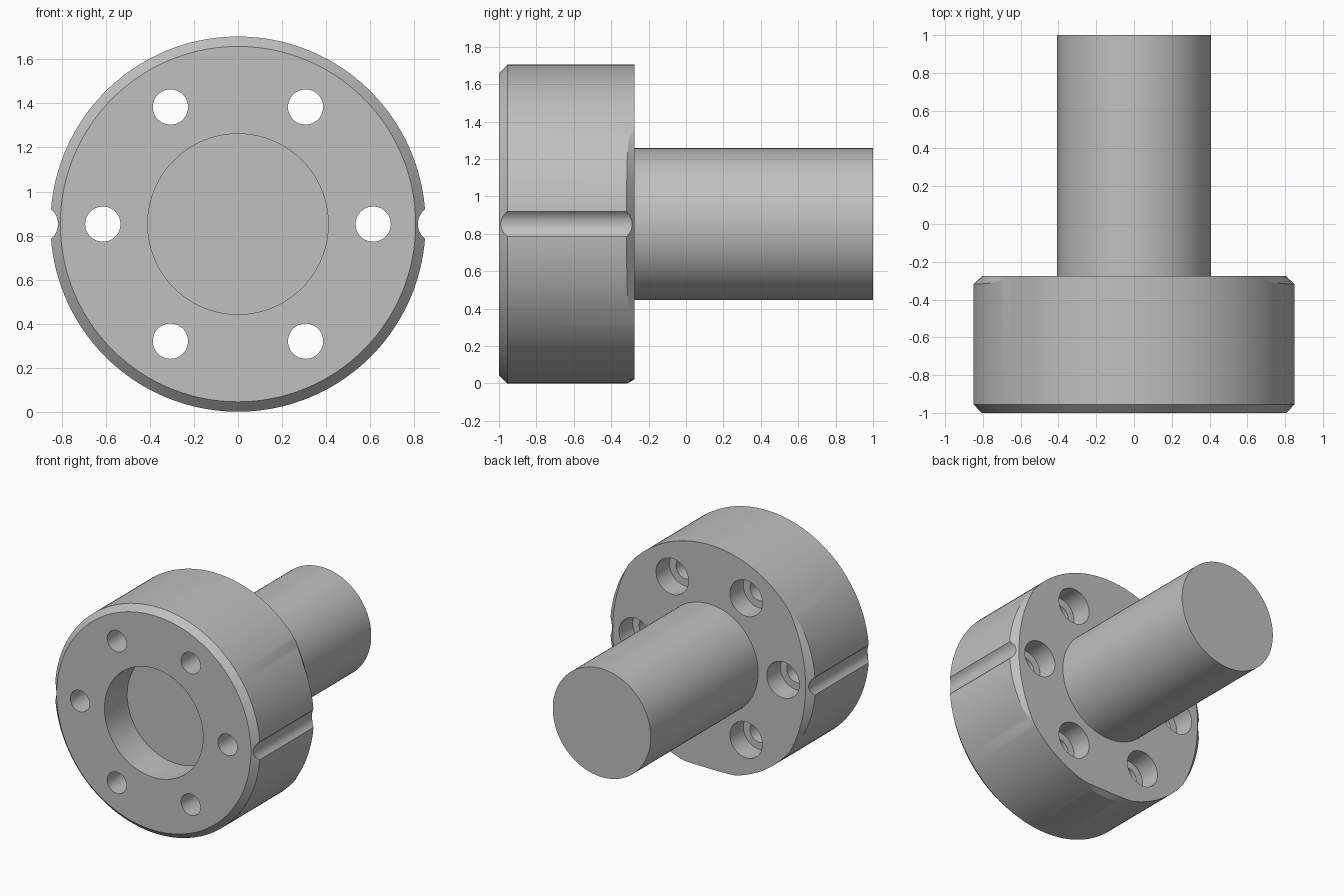
import bpy, bmesh
from math import sin, cos, pi, radians, sqrt

if "Cube" in bpy.data.objects:
    bpy.data.objects.remove(bpy.data.objects["Cube"], do_unlink=True)

R, CZ = 0.852, 0.852           # flange radius and axis height
FRONT, BACK, END = -1.0, -0.275, 1.0

steel = bpy.data.materials.new("grey_steel")
steel.use_nodes = True
grey = (0.53, 0.53, 0.53, 1)
steel.diffuse_color = grey
steel.node_tree.nodes["Principled BSDF"].inputs["Base Color"].default_value = grey


def lathe(name, rings, segs, x=0, z=CZ):
    """Closed solid around the y axis; rings(angle) gives (radius, y) pairs."""
    bm = bmesh.new()
    columns = []
    for i in range(segs):
        a = 2 * pi * i / segs
        columns.append([bm.verts.new((x + r * cos(a), y, z + r * sin(a)))
                        for r, y in rings(a)])
    for i in range(segs):
        p, q = columns[i], columns[(i + 1) % segs]
        for k in range(len(p) - 1):
            bm.faces.new((p[k], q[k], q[k + 1], p[k + 1]))
    bm.faces.new([c[0] for c in columns])
    bm.faces.new([c[-1] for c in columns])
    bmesh.ops.recalc_face_normals(bm, faces=bm.faces)
    mesh = bpy.data.meshes.new(name)
    bm.to_mesh(mesh)
    bm.free()
    mesh.materials.append(steel)
    obj = bpy.data.objects.new(name, mesh)
    bpy.context.collection.objects.link(obj)
    return obj


def activate(obj):
    bpy.ops.object.select_all(action="DESELECT")
    obj.select_set(True)
    bpy.context.view_layer.objects.active = obj


def cut(target, cutter):
    cutter.hide_render = True
    mod = target.modifiers.new("cut", "BOOLEAN")
    mod.operation, mod.solver, mod.object = "DIFFERENCE", "EXACT", cutter
    activate(target)
    bpy.ops.object.modifier_apply(modifier=mod.name)
    bpy.data.objects.remove(cutter, do_unlink=True)


def flange_rings(a):
    """Full front chamfer; tapered back chamfers at both sides and the bottom."""
    depth = width = 0.0005
    for centre, half, d, w in ((0, 38, 0.042, 0.05), (180, 38, 0.042, 0.05),
                               (270, 14, 0.038, 0.022)):
        off = abs((a - radians(centre) + pi) % (2 * pi) - pi) / radians(half)
        if off < 1:
            depth += d * sqrt(1 - off ** 4)
            width += w * (1 - off ** 2)
    return [(R - 0.045, FRONT), (R, FRONT + 0.045),
            (R, BACK - depth), (R - width, BACK)]


# Flange disc
flange = lathe("flange", flange_rings, 160)

# Shallow round recess in the front face
cut(flange, lathe("recess_cutter", lambda a: [(0.41, -1.1), (0.41, -0.73)], 96))

# Six stepped bolt holes, counterbored from the back
for i in range(6):
    a = i * pi / 3
    step = BACK - 0.16
    cut(flange, lathe("bolt_hole_cutter",
                      lambda _: [(0.08, -1.1), (0.08, step), (0.135, step), (0.135, 0)],
                      48, 0.614 * cos(a), CZ + 0.614 * sin(a)))

# Round grooves along both sides
for side in (-1, 1):
    cut(flange, lathe("groove_cutter", lambda a: [(0.085, -1.1), (0.085, 0)],
                      48, side * 0.902))

# Solid shaft, seated just inside the flange
shaft = lathe("shaft", lambda a: [(0.407, BACK - 0.02), (0.407, END)], 96)

for part in (flange, shaft):
    activate(part)
    bpy.ops.object.shade_smooth_by_angle(angle=radians(20))
